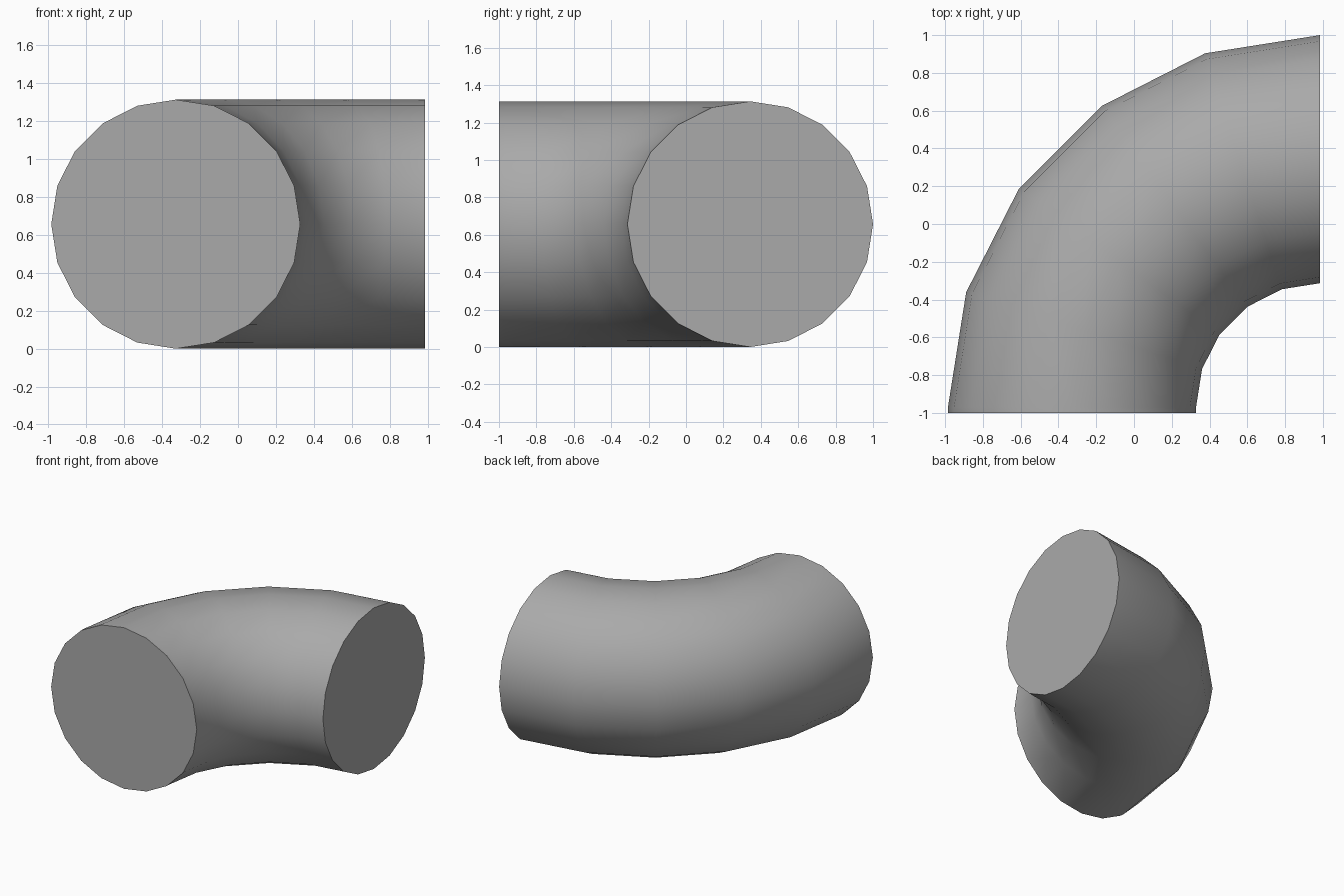
import bpy, bmesh, math
from mathutils import Matrix, Vector

cube = bpy.data.objects.get("Cube")
if cube:
    bpy.data.objects.remove(cube, do_unlink=True)

SIDES, BENDS = 20, 5
COLLAR = 0.03                 # short straight length at the front end
TUBE = (2 - COLLAR) / 3       # pipe radius; the bend radius is twice this
HALF = 1.5 * TUBE

# Grey material
grey = bpy.data.materials.new("grey")
grey.use_nodes = True
colour = (0.4, 0.4, 0.4, 1)
grey.diffuse_color = colour
grey.node_tree.nodes["Principled BSDF"].inputs["Base Color"].default_value = colour

# Front ring, standing upright and facing the front
bm = bmesh.new()
centre = Matrix.Translation((TUBE - HALF, -1, TUBE))
bmesh.ops.create_circle(bm, segments=SIDES, radius=TUBE,
                        matrix=centre @ Matrix.Rotation(math.pi / 2, 4, 'X'))

# Straight collar
out = bmesh.ops.extrude_edge_only(bm, edges=bm.edges[:])["geom"]
ring = [g for g in out if isinstance(g, bmesh.types.BMVert)]
bmesh.ops.translate(bm, verts=ring, vec=(0, COLLAR, 0))

# Quarter-turn bend
ring_edges = [e for e in bm.edges if all(v in ring for v in e.verts)]
bmesh.ops.spin(bm, geom=ring + ring_edges, cent=Vector((HALF, COLLAR - 1, 0)),
               axis=(0, 0, 1), angle=-math.pi / 2, steps=BENDS)
bmesh.ops.remove_doubles(bm, verts=bm.verts[:], dist=0.0001)

# Flat end caps
bmesh.ops.holes_fill(bm, edges=[e for e in bm.edges if e.is_boundary], sides=SIDES)
bmesh.ops.recalc_face_normals(bm, faces=bm.faces[:])

mesh = bpy.data.meshes.new("pipe_elbow")
bm.to_mesh(mesh)
bm.free()
mesh.materials.append(grey)
elbow = bpy.data.objects.new("pipe_elbow", mesh)
bpy.context.collection.objects.link(elbow)

# Smooth pipe wall with crisp cap rims
bpy.ops.object.select_all(action='DESELECT')
elbow.select_set(True)
bpy.context.view_layer.objects.active = elbow
bpy.ops.object.shade_smooth_by_angle(angle=math.radians(40))
